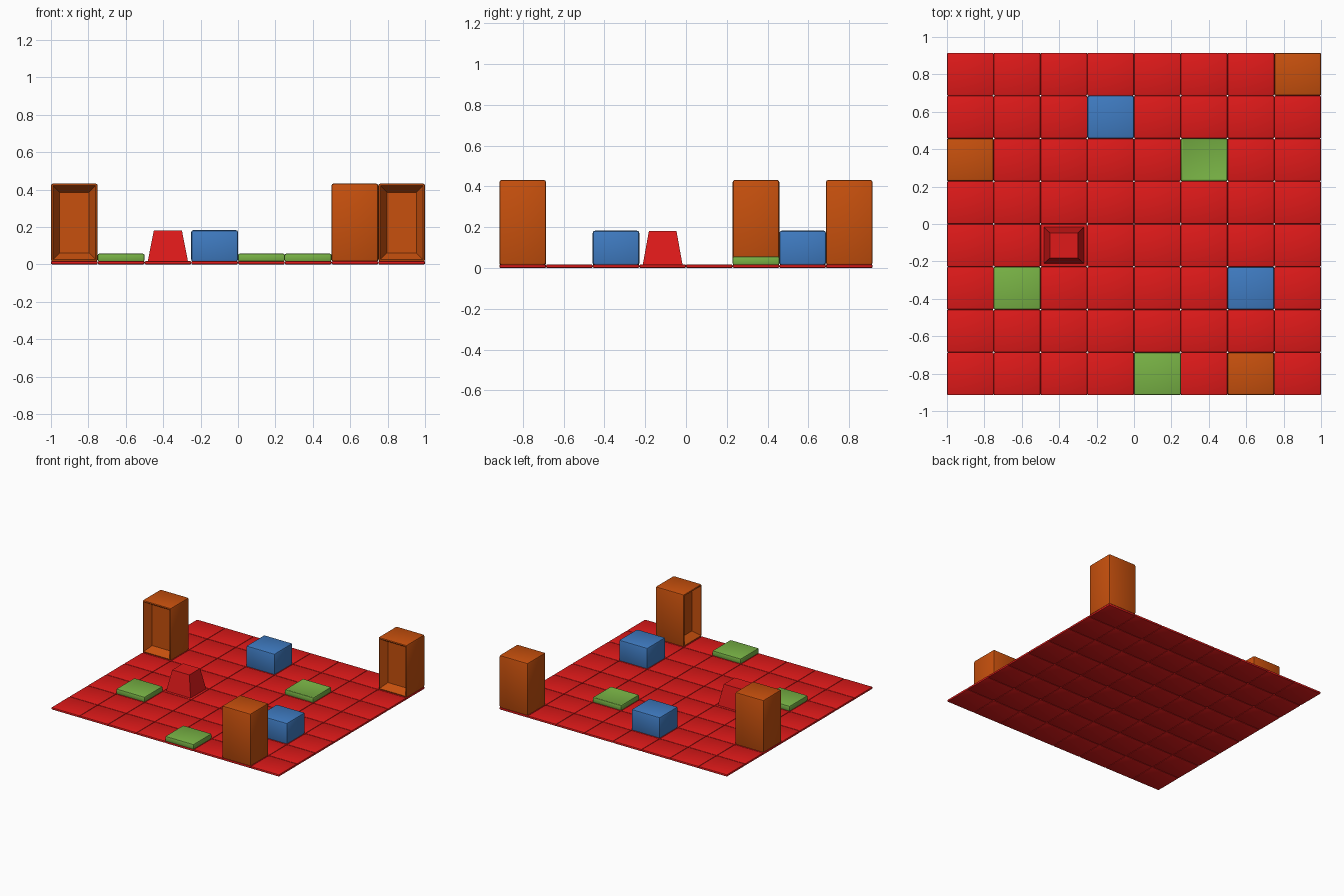
import bpy, bmesh
from mathutils import Vector, Matrix

if "Cube" in bpy.data.objects:
    bpy.data.objects.remove(bpy.data.objects["Cube"])

CX, CY = 0.25, 1.83 / 8      # cell size
TILE_H = 0.018


def material(name, rgb):
    m = bpy.data.materials.new(name)
    m.diffuse_color = (*rgb, 1)
    m.use_nodes = True
    m.node_tree.nodes["Principled BSDF"].inputs["Base Color"].default_value = m.diffuse_color
    return m


RED = material("red", (0.74, 0.01, 0.01))
ORANGE = material("orange", (0.57, 0.08, 0.004))
BLUE = material("blue", (0.05, 0.2, 0.54))
GREEN = material("green", (0.19, 0.45, 0.06))


def finish(bm, name, mat, smooth=True):
    me = bpy.data.meshes.new(name)
    bm.to_mesh(me)
    bm.free()
    me.materials.append(mat)
    ob = bpy.data.objects.new(name, me)
    bpy.context.collection.objects.link(ob)
    if smooth:
        bpy.context.view_layer.objects.active = ob
        bpy.ops.object.select_all(action='DESELECT')
        ob.select_set(True)
        bpy.ops.object.shade_smooth_by_angle(angle=0.6)
    return ob


def centre(i, j):
    return ((i - 3.5) * CX, (j - 3.5) * CY)


def block(name, i, j, z0, z1, mat, bevel, recess=None, inset=0.05, depth=0.057):
    """Rounded block filling cell (i, j), optionally with a tapered recess in one face."""
    x, y = centre(i, j)
    bm = bmesh.new()
    bmesh.ops.create_cube(bm, size=1, matrix=Matrix.Translation((x, y, (z0 + z1) / 2))
                          @ Matrix.Diagonal((CX, CY, z1 - z0, 1)))
    bmesh.ops.bevel(bm, geom=bm.edges[:], offset=bevel, segments=2, profile=0.5, affect='EDGES')
    if recess:
        bm.normal_update()
        d = Vector(recess)
        face = max(bm.faces, key=lambda f: f.normal.dot(d) * f.calc_area())
        bmesh.ops.inset_individual(bm, faces=[face], thickness=inset, depth=-depth)
    return finish(bm, name, mat)


# floor tiles
for i in range(8):
    for j in range(8):
        block(f"floor_tile_{i}_{j}", i, j, 0, TILE_H, RED, 0.007)

# tall blocks with a niche in one side
for n, (i, j, d) in enumerate([(0, 5, (0, -1, 0)), (7, 7, (0, -1, 0)), (6, 0, (-1, 0, 0))]):
    block(f"tall_block_{n}", i, j, TILE_H - 0.003, 0.432, ORANGE, 0.011, d)

# medium blocks
for n, (i, j) in enumerate([(3, 6), (6, 2)]):
    block(f"medium_block_{n}", i, j, TILE_H - 0.003, 0.183, BLUE, 0.011)

# low slabs, one with a shallow dished top
for n, (i, j, d) in enumerate([(1, 2, None), (4, 0, None), (5, 5, (0, 0, 1))]):
    block(f"low_slab_{n}", i, j, TILE_H - 0.003, 0.057, GREEN, 0.008, d, 0.045, 0.01)

# tapered pedestal
x, y = centre(2, 3)
bm = bmesh.new()
bmesh.ops.create_cube(bm, size=1)
for v in bm.verts:
    top = v.co.z > 0
    v.co = (x + v.co.x * (0.15 if top else 0.215),
            y + v.co.y * (0.135 if top else 0.195),
            0.182 if top else TILE_H - 0.002)
finish(bm, "tapered_pedestal", RED, smooth=False)
